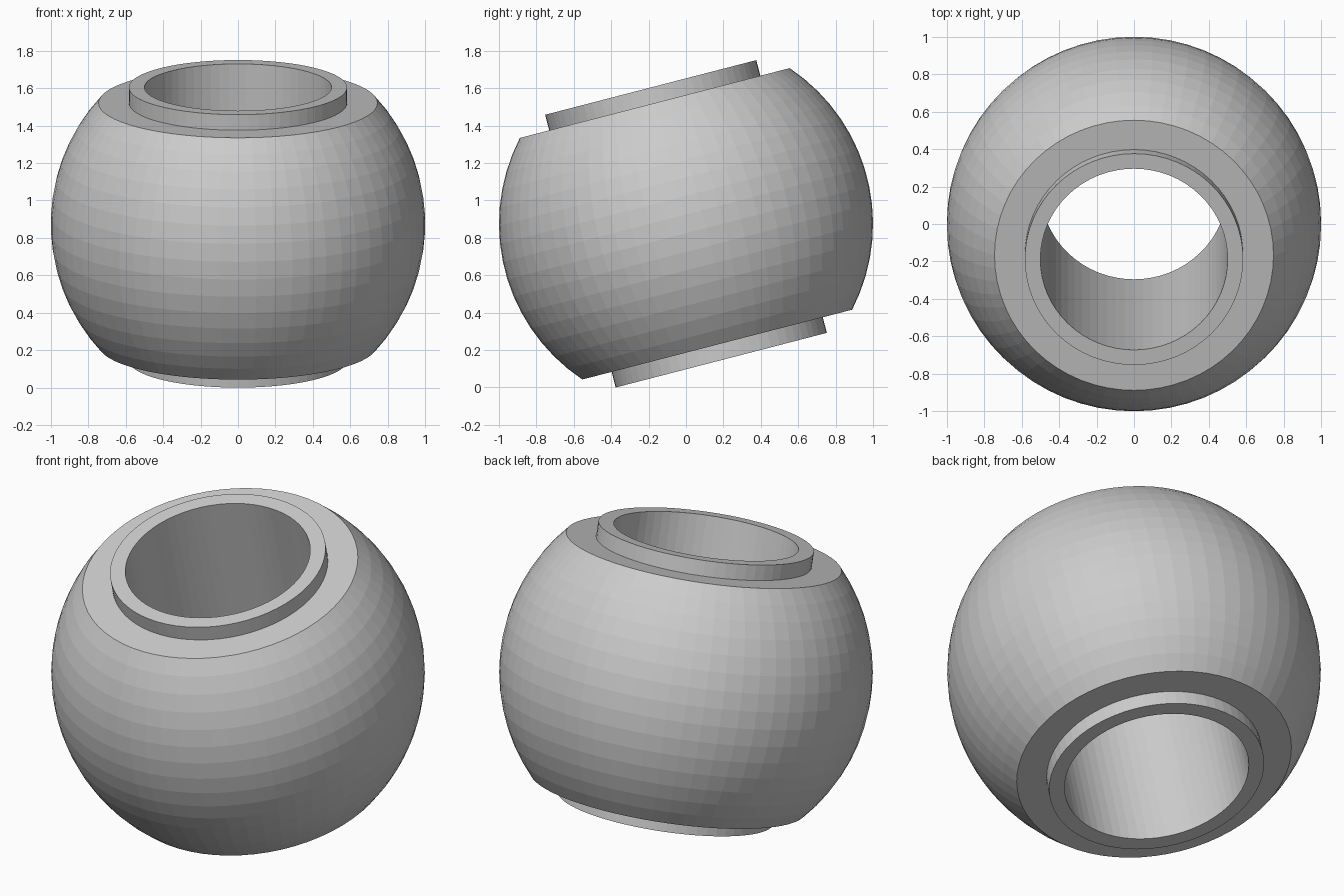
import bpy, bmesh
from math import sin, cos, asin, radians
from mathutils import Matrix

if "Cube" in bpy.data.objects:
    bpy.data.objects.remove(bpy.data.objects["Cube"])

SEGMENTS = 64
BANDS = 15                  # latitude bands on the ball
FLAT = 0.667                # half height of the cut-off ball
COLLAR_R, COLLAR_H = 0.583, 0.753
BORE_R = 0.5
TILT = radians(14.5)

# Half section: bore bottom, lower collar, ball arc, upper collar, bore top
a = asin(FLAT)
arc = [(cos(t), sin(t)) for t in (-a + 2 * a * i / BANDS for i in range(BANDS + 1))]
profile = ([(BORE_R, -COLLAR_H), (COLLAR_R, -COLLAR_H), (COLLAR_R, -FLAT)] + arc +
           [(COLLAR_R, FLAT), (COLLAR_R, COLLAR_H), (BORE_R, COLLAR_H)])

# Spin the closed section into a ball with collars and a through bore
bm = bmesh.new()
verts = [bm.verts.new((r, 0, z)) for r, z in profile]
edges = [bm.edges.new((v, verts[(i + 1) % len(verts)])) for i, v in enumerate(verts)]
bmesh.ops.spin(bm, geom=verts + edges, cent=(0, 0, 0), axis=(0, 0, 1),
               angle=radians(360), steps=SEGMENTS, use_merge=True)
bmesh.ops.remove_doubles(bm, verts=bm.verts[:], dist=1e-4)
bmesh.ops.recalc_face_normals(bm, faces=bm.faces[:])

# Lean the axis to the front and stand the lowest rim on the ground
bmesh.ops.transform(bm, matrix=Matrix.Rotation(TILT, 4, 'X'), verts=bm.verts[:])
low = min(v.co.z for v in bm.verts)
bmesh.ops.translate(bm, vec=(0, 0, -low), verts=bm.verts[:])

mesh = bpy.data.meshes.new("bored_ball")
bm.to_mesh(mesh)
bm.free()
bpy.context.collection.objects.link(bpy.data.objects.new("bored_ball", mesh))
